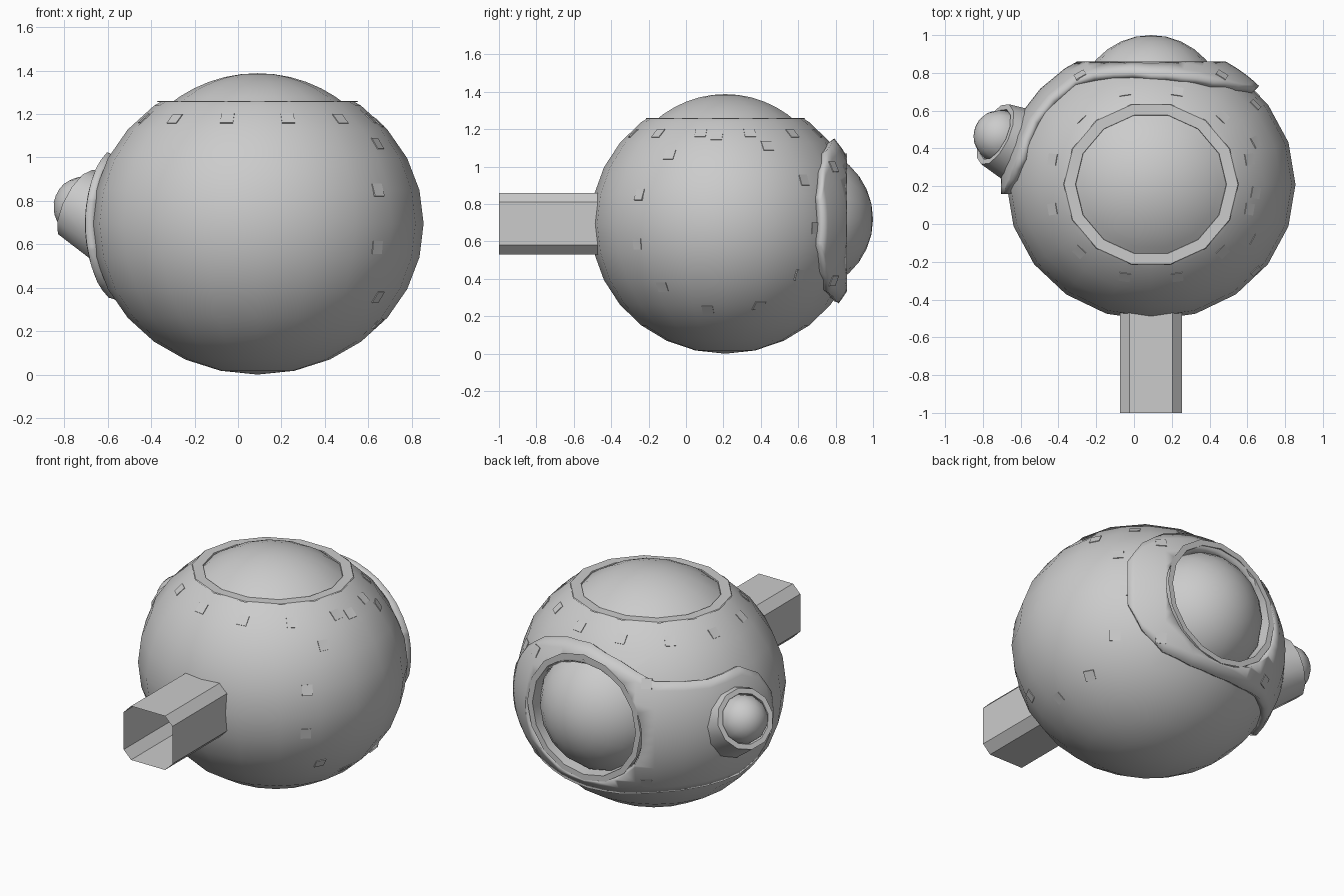
import bpy, bmesh
from math import sin, cos, pi, radians, asin
from mathutils import Vector, Matrix
from mathutils.bvhtree import BVHTree

cube = bpy.data.objects.get("Cube")
if cube:
    bpy.data.objects.remove(cube)

grey = bpy.data.materials.new("plain_grey")
grey.use_nodes = True
grey.diffuse_color = (0.6, 0.6, 0.6, 1)
grey.node_tree.nodes["Principled BSDF"].inputs["Base Color"].default_value = (0.6, 0.6, 0.6, 1)

CENTER = Vector((0.09, 0.21, 0.695))
RADII = Vector((0.765, 0.72, 0.695))
TOP_Z, BACK_Y = 1.26, 0.86


def finish(name, bm, angle=40, recalc=True):
    """Turn a bmesh into a shaded, coloured object."""
    if recalc:
        bmesh.ops.recalc_face_normals(bm, faces=bm.faces)
    mesh = bpy.data.meshes.new(name)
    bm.to_mesh(mesh)
    bm.free()
    mesh.materials.append(grey)
    obj = bpy.data.objects.new(name, mesh)
    bpy.context.collection.objects.link(obj)
    if angle:
        bpy.ops.object.select_all(action='DESELECT')
        obj.select_set(True)
        bpy.context.view_layer.objects.active = obj
        bpy.ops.object.shade_smooth_by_angle(angle=radians(angle))
    return obj


def cut(bm, point, normal):
    geom = bm.verts[:] + bm.edges[:] + bm.faces[:]
    bmesh.ops.bisect_plane(bm, geom=geom, plane_co=point, plane_no=normal, clear_outer=True)


def lathe(name, profile, origin, axis, segments=18, squash=1.0, angle=40):
    """Revolve (radius, height) points about an axis."""
    bm = bmesh.new()
    turn = Vector(axis).to_track_quat('Z', 'Y').to_matrix().to_4x4()
    place = Matrix.Translation(origin) @ turn
    rings = []
    for r, h in profile:
        if r < 1e-4:
            rings.append([bm.verts.new(place @ Vector((0, 0, h)))] * segments)
        else:
            rings.append([bm.verts.new(place @ Vector((
                r * cos(2 * pi * i / segments), squash * r * sin(2 * pi * i / segments), h)))
                for i in range(segments)])
    for low, high in zip(rings, rings[1:]):
        for i in range(segments):
            j = (i + 1) % segments
            bm.faces.new(list(dict.fromkeys((low[i], low[j], high[j], high[i]))))
    return finish(name, bm, angle, recalc=False)


def dome(name, radius, edge, origin, axis, segments=18, squash=1.0, steps=6):
    """Spherical cap whose sphere centre is the origin."""
    a = asin(edge / radius)
    profile = [(radius * sin(a * (1 - k / steps)), radius * cos(a * (1 - k / steps)))
               for k in range(steps + 1)]
    return lathe(name, profile, origin, axis, segments, squash, 60)


# Rounded body, opened at the top and back
bm = bmesh.new()
bmesh.ops.create_uvsphere(bm, u_segments=20, v_segments=14, radius=1)
bmesh.ops.transform(bm, matrix=Matrix.Translation(CENTER) @ Matrix.Diagonal(RADII.to_4d()),
                    verts=bm.verts)
cut(bm, (0, 0, TOP_Z), (0, 0, 1))
cut(bm, (0, BACK_Y - 0.04, 0), (0, 1, 0))
body_tree = BVHTree.FromBMesh(bm)
finish("body", bm, 60)

# Raised panel wrapping the back and the right side: (turn, low, high) in degrees
OUTLINE = [(-46, -10, 12), (-40, -22, 24), (-30, -31, 33), (-15, -35, 38), (0, -36, 39),
           (18, -35, 34), (35, -32, 26), (60, -30, 25), (78, -28, 27), (88, -22, 21),
           (94, -10, 10)]
ROWS = 14
bm = bmesh.new()
columns = []
for n, (turn, low, high) in enumerate(OUTLINE):
    steps = 2 if n < len(OUTLINE) - 1 else 1
    nxt = OUTLINE[min(n + 1, len(OUTLINE) - 1)]
    for s in range(steps):
        t, lo, hi = (p + (q - p) * s / steps for p, q in zip((turn, low, high), nxt))
        column = []
        for k in range(ROWS + 1):
            lat, lon = radians(lo + (hi - lo) * k / ROWS), radians(t)
            d = Vector((-sin(lon) * cos(lat), cos(lon) * cos(lat), sin(lat)))
            column.append(bm.verts.new(CENTER + d * (RADII + Vector((0.03,) * 3))))
        columns.append(column)
for a, b in zip(columns, columns[1:]):
    for k in range(ROWS):
        bm.faces.new((a[k], a[k + 1], b[k + 1], b[k]))
cut(bm, (0, BACK_Y, 0), (0, 1, 0))
bm.normal_update()
if sum((f.normal.dot(f.calc_center_median() - CENTER) for f in bm.faces)) < 0:
    bmesh.ops.reverse_faces(bm, faces=bm.faces)
panel_tree = BVHTree.FromBMesh(bm)
panel = finish("back_panel", bm, 40, recalc=False)
solid = panel.modifiers.new("thickness", 'SOLIDIFY')
solid.thickness = 0.05
solid.offset = -1

# Top dome in its flat rim
top = Vector((CENTER.x, CENTER.y, 0))
lathe("top_rim", [(0.465, TOP_Z - 0.005), (0.46, TOP_Z), (0.4, TOP_Z), (0.39, TOP_Z - 0.05)],
      top, (0, 0, 1), 14, 0.94, 30)
dome("top_dome", 0.65, 0.42, top + Vector((0, 0, 0.738)), (0, 0, 1), 14, 0.95)

# Back dome in its recessed rim
back = Vector((CENTER.x, 0, 0.72))
lathe("back_rim", [(0.385, BACK_Y), (0.35, BACK_Y), (0.345, BACK_Y - 0.09)],
      back, (0, 1, 0), 16, 1.0, 30)
dome("back_dome", 0.39, 0.37, back + Vector((0, 0.61, 0)), (0, 1, 0), 16)

# Side pod: tapered collar with a small dome
axis = Vector((-0.82, 0.38, 0.42)).normalized()
rim = Vector((-0.735, 0.475, 0.785))
lathe("pod_collar", [(0.21, -0.2), (0.175, 0), (0.145, 0), (0.135, -0.05)], rim, axis, 12, 1.0, 30)
dome("pod_dome", 0.14, 0.1399, rim - axis * 0.03, axis, 12)

# Open square barrel with chamfered corners
bm = bmesh.new()
half, flat = 0.165, 0.115
corner = [(half, flat), (flat, half)]
section = []
for sx, sz in ((1, 1), (-1, 1), (-1, -1), (1, -1)):
    pair = corner if sx * sz > 0 else corner[::-1]
    section += [(CENTER.x + sx * x, CENTER.z + sz * z) for x, z in pair]
ends = [[bm.verts.new((x, y, z)) for x, z in section] for y in (-1, -0.44)]
for i in range(8):
    j = (i + 1) % 8
    bm.faces.new((ends[0][i], ends[0][j], ends[1][j], ends[1][i]))
finish("barrel", bm, 0)

# Small square plates set around the side, top and back
directions = []
for i in range(11):
    a = radians(128) + 2 * pi * i / 11
    directions.append(Vector((0.73, 0.68 * cos(a), 0.68 * sin(a))))
for i in range(12):
    a = 2 * pi * (i + 0.5) / 12
    directions.append(Vector((0.71 * cos(a), 0.71 * sin(a), 0.7)))
for sx in (-1, 1):
    for sz in (-1, 1):
        directions.append(Vector((0.47 * sx, 0.77, 0.42 * sz)))
bm = bmesh.new()
for d in directions:
    d = d * RADII
    start = CENTER + d * 2
    hit = panel_tree.ray_cast(start, -d, d.length * 1.5)
    if hit[0] is None:
        hit = body_tree.ray_cast(start, -d, d.length * 1.5)
    if hit[0] is None:
        continue
    place = Matrix.Translation(hit[0]) @ hit[1].to_track_quat('Z', 'Y').to_matrix().to_4x4()
    bmesh.ops.create_cube(bm, size=1, matrix=place @ Matrix.Diagonal((0.06, 0.06, 0.008, 1)))
finish("square_plates", bm, 0)
